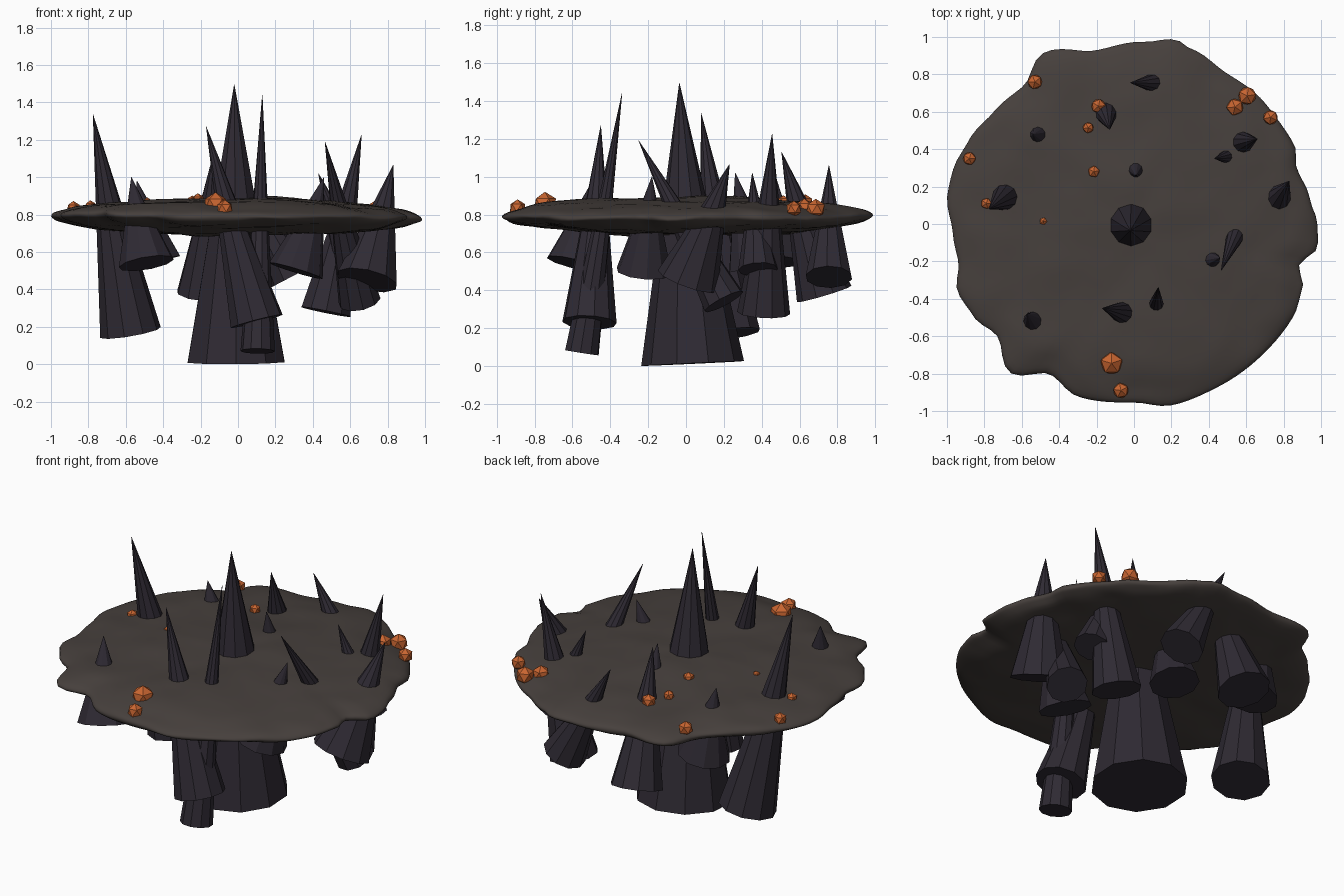
import bpy, bmesh, math, random
from mathutils import Vector, Matrix, noise

if "Cube" in bpy.data.objects:
    bpy.data.objects.remove(bpy.data.objects["Cube"])

random.seed(4)


def material(name, rgb):
    m = bpy.data.materials.new(name)
    m.diffuse_color = (*rgb, 1)
    m.use_nodes = True
    m.node_tree.nodes["Principled BSDF"].inputs["Base Color"].default_value = m.diffuse_color
    return m


ROCK = material("brown_rock", (0.062, 0.051, 0.046))
DARK = material("dark_stone", (0.028, 0.023, 0.033))
ORANGE = material("orange_crystal", (0.58, 0.13, 0.03))


def finish(bm, name, mat, smooth=False):
    bmesh.ops.recalc_face_normals(bm, faces=bm.faces)
    me = bpy.data.meshes.new(name)
    bm.to_mesh(me)
    bm.free()
    me.materials.append(mat)
    for p in me.polygons:
        p.use_smooth = smooth
    ob = bpy.data.objects.new(name, me)
    bpy.context.collection.objects.link(ob)
    return ob


# Rock slab: flattened ball with an irregular outline (degrees, radius)
OUTLINE = [(0, .98), (8, .95), (19, .92), (26, .955), (36, .95), (47, .955), (58, .945),
           (72, .985), (77, 1.01), (87, .975), (102, .95), (118, 1.035), (129, .945),
           (141, .96), (153, .99), (163, 1.01), (171, 1.01), (183, .97), (192, .96),
           (201, 1.01), (210, .99), (219, .945), (230, 1.035), (241, .92), (252, .97),
           (270, .955), (282, .99), (297, .98), (312, .98), (330, .985), (339, .965),
           (346, .91), (353, .99), (360, .98)]


def rim(deg):
    deg %= 360
    for (a, ra), (b, rb) in zip(OUTLINE, OUTLINE[1:]):
        if a <= deg <= b:
            t = (1 - math.cos(math.pi * (deg - a) / (b - a))) / 2
            return ra + (rb - ra) * t


bm = bmesh.new()
bmesh.ops.create_uvsphere(bm, u_segments=128, v_segments=40, radius=1)
for v in bm.verts:
    p = v.co.copy()
    flat = math.hypot(p.x, p.y)
    if flat > 1e-4:
        ang = math.degrees(math.atan2(p.y, p.x))
        # outline wiggle fades inward; layers differ slightly to make ledges
        ledge = 0.06 * noise.noise(Vector((p.x * 3, p.y * 3, p.z * 2.5 + 7))) * abs(p.z)
        k = 1 + (rim(ang) - 1) * flat ** 3 + ledge * flat
    else:
        k = 1
    wave = 0.02 * noise.noise(Vector((p.x * 2.2, p.y * 2.2, 3.1)))
    wave += 0.008 * noise.noise(Vector((p.x * 6, p.y * 6, p.z * 2)))
    v.co = (p.x * k, p.y * k, 0.79 + 0.1 * p.z + wave - 0.01 * p.x * flat)
finish(bm, "rock_slab", ROCK, True)

# Spikes: tip xyz, base centre xyz, base radius; each cone runs through the slab
SPIKES = [
    (-.02, -.035, 1.495, -.01, .035, .013, .272),
    (-.02, .755, 1.06, .29, .755, .47, .125),
    (-.13, .505, 1.13, -.18, .73, .38, .15),
    (-.54, .48, .98, -.45, .47, .55, .15),
    (.01, .26, 1.02, .01, .36, .52, .14),
    (-.775, .08, 1.335, -.575, .23, .17, .165),
    (.66, .455, 1.225, .47, .41, .28, .14),
    (.43, .35, 1.02, .62, .38, .51, .105),
    (.83, .23, 1.065, .69, .01, .45, .168),
    (.46, -.18, 1.0, .31, -.22, .50, .15),
    (.465, -.25, 1.19, .65, .20, .34, .115),
    (.13, -.338, 1.44, .105, -.55, .07, .092),
    (-.17, -.45, 1.27, .10, -.51, .23, .145),
    (-.57, -.48, 1.0, -.49, -.59, .54, .15),
]
for i, (tx, ty, tz, bx, by, bz, r) in enumerate(SPIKES):
    tip, base = Vector((tx, ty, tz)), Vector((bx, by, bz))
    axis = tip - base
    rot = Vector((0, 0, 1)).rotation_difference(axis).to_matrix().to_4x4()
    spin = Matrix.Rotation(random.uniform(0, 6.28) if i else 0, 4, 'Z')
    bm = bmesh.new()
    bmesh.ops.create_cone(bm, cap_ends=True, segments=10, radius1=r, radius2=0.001,
                          depth=axis.length,
                          matrix=Matrix.Translation((tip + base) / 2) @ rot @ spin)
    finish(bm, "main_spike" if i == 0 else f"spike_{i}", DARK)

# Crystals: x, y, z, radius
CRYSTALS = [(-.53, .76, .84, .043), (-.19, .63, .865, .042), (-.245, .515, .87, .032),
            (-.215, .28, .88, .034), (-.88, .35, .835, .038), (-.79, .11, .845, .032),
            (-.485, .015, .87, .022), (.54, .625, .835, .05), (.605, .685, .83, .053),
            (.73, .57, .83, .043), (-.12, -.745, .855, .065), (-.07, -.89, .835, .045)]
for i, (x, y, z, r) in enumerate(CRYSTALS):
    bm = bmesh.new()
    turn = Matrix.Rotation(random.uniform(0, 6.28), 4, 'Z')
    bmesh.ops.create_icosphere(bm, subdivisions=1, radius=r,
                               matrix=Matrix.Translation((x, y, z)) @ turn)
    finish(bm, f"crystal_{i + 1}", ORANGE)
